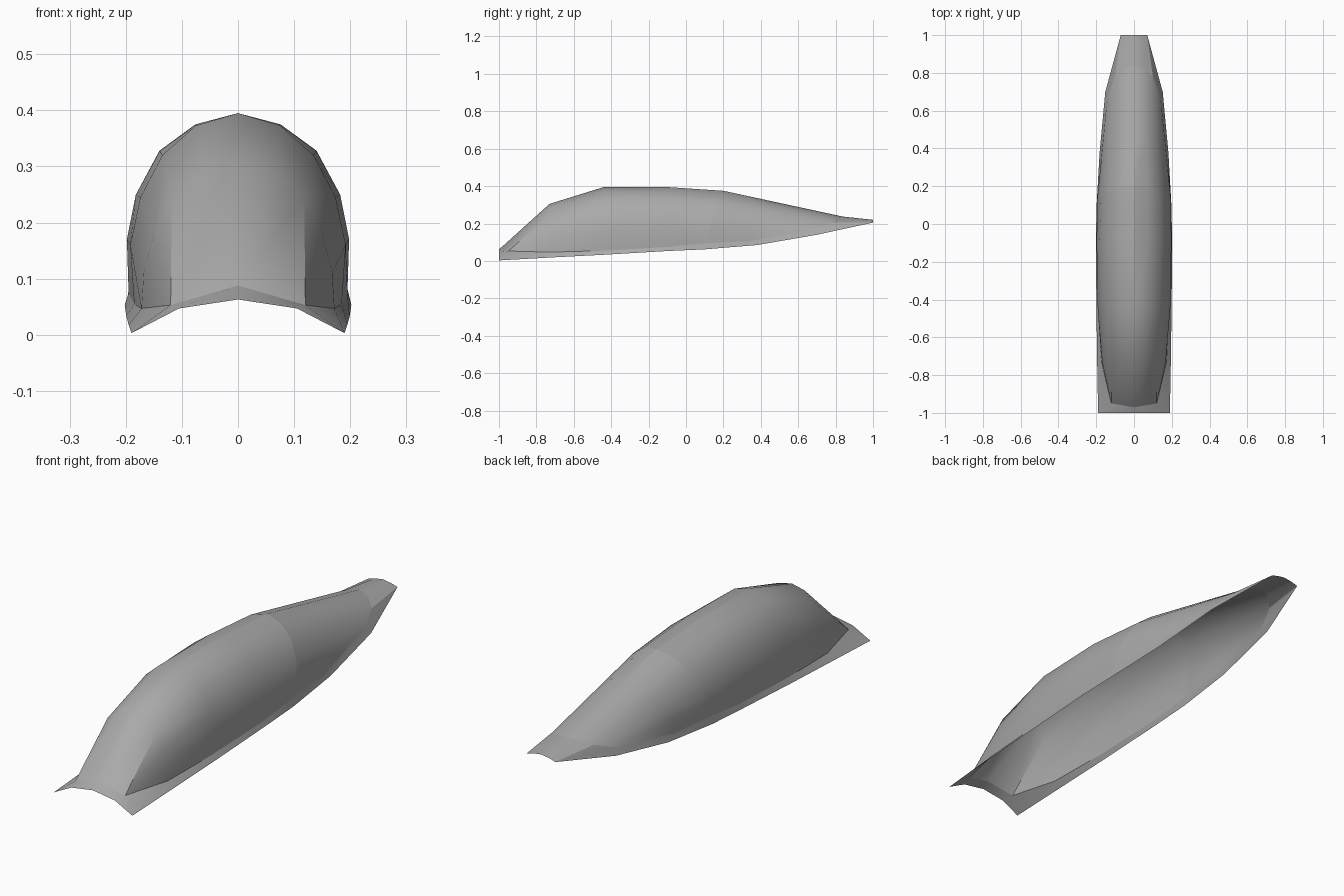
import bpy, bmesh
from mathutils import Vector

cube = bpy.data.objects.get("Cube")
if cube:
    bpy.data.objects.remove(cube)

grey = bpy.data.materials.new("plain_grey")
grey.use_nodes = True
grey.diffuse_color = (0.4, 0.4, 0.4, 1)
grey.node_tree.nodes["Principled BSDF"].inputs["Base Color"].default_value = grey.diffuse_color


def loft(name, rows):
    """Skin half rows (centre to side), mirrored across x, into an open shell."""
    bm = bmesh.new()
    for side in (1, -1):
        grid = [[bm.verts.new((p[0] * side, p[1], p[2])) for p in row] for row in rows]
        for a, b in zip(grid, grid[1:]):
            for i in range(len(a) - 1):
                quad = (a[i], a[i + 1], b[i + 1], b[i])
                bm.faces.new(quad if side > 0 else quad[::-1])
    bmesh.ops.remove_doubles(bm, verts=bm.verts, dist=0.0005)
    bmesh.ops.dissolve_degenerate(bm, edges=bm.edges, dist=0.0005)
    mesh = bpy.data.meshes.new(name)
    bm.to_mesh(mesh)
    bm.free()
    mesh.materials.append(grey)
    obj = bpy.data.objects.new(name, mesh)
    bpy.context.collection.objects.link(obj)
    bpy.ops.object.select_all(action="DESELECT")
    obj.select_set(True)
    bpy.context.view_layer.objects.active = obj
    bpy.ops.object.shade_smooth_by_angle(angle=0.52)


def section(y_top, y_base, profile):
    """Place an (x, z) half profile, leaning from y_top to y_base."""
    top, base = profile[0][1], profile[-1][1]
    return [Vector((x, y_base + (y_top - y_base) * (z - base) / (top - base), z))
            for x, z in profile]


# Canopy: raked windscreen, then arched sections
nose, corner = Vector((0, -0.97, 0.088)), Vector((0.12, -0.95, 0.053))
windscreen_base = [nose, nose, corner, corner, corner, corner]
brow = section(-0.73, -0.73, [(0, .305), (.06, .292), (.118, .245), (.15, .18), (.168, .11), (.172, .047)])
front_arch = section(-0.44, -0.44, [(0, .395), (.075, .373), (.135, .32), (.174, .245), (.192, .16), (.185, .055)])
mid_arch = section(-0.1, -0.1, [(0, .395), (.076, .375), (.14, .328), (.182, .25), (.198, .17), (.195, .075)])
rear_arch = section(0.2, 0.1, [(0, .375), (.073, .355), (.133, .31), (.175, .24), (.195, .17), (.192, .095)])
loft("canopy", [windscreen_base, brow, front_arch, mid_arch, rear_arch])

# Tail fairing: tapers from the rear arch to a low rounded end
tip = Vector((0.14, 0.68, 0.165))
tail_end = [Vector((0, .84, .237)), Vector((.055, .82, .228)), Vector((.1, .78, .205)), tip, tip, tip]
tail_mid = [a.lerp(b, 0.4) for a, b in zip(rear_arch, tail_end)]
tail_mid[-1] = Vector((0.18, 0.33, 0.105))
loft("tail_fairing", [rear_arch, tail_mid, tail_end])

# Skirt: narrow sill around the whole base, widening to a flat tail
inner = [nose, corner, corner, brow[-1], front_arch[-1], mid_arch[-1], rear_arch[-1],
         tail_mid[-1], tip, tail_end[2], tail_end[1], tail_end[0]]
outer = [(0, -1, .063), (.105, -1, .047), (.19, -1, .003), (.195, -.73, .018),
         (.199, -.44, .033), (.202, -.1, .053), (.198, .1, .062), (.182, .38, .085),
         (.152, .7, .14), (.07, 1, .205), (.04, 1, .214), (0, 1, .22)]
loft("skirt", [[Vector(p) for p in outer], inner])
